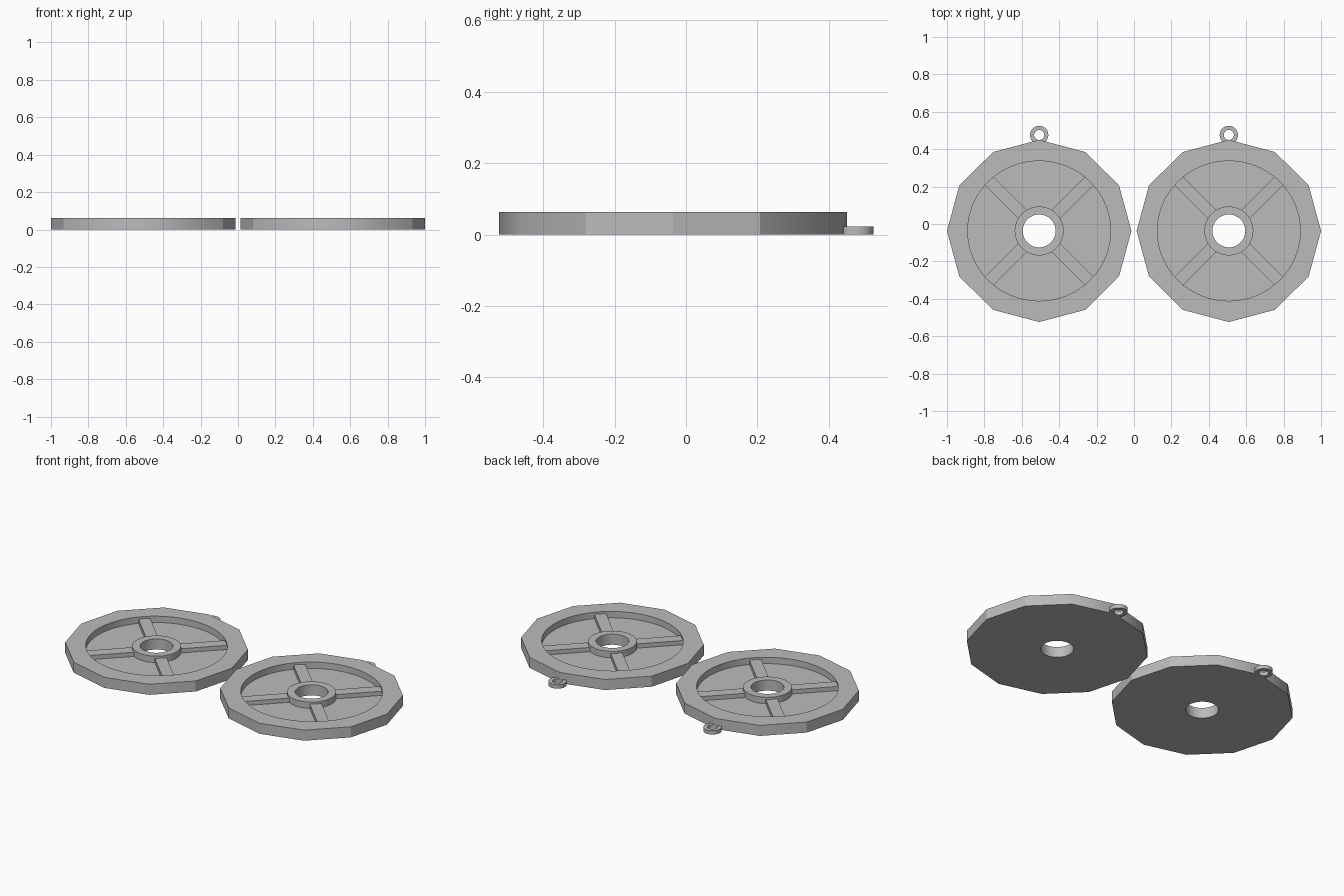
import bpy
import bmesh
from math import pi, cos, sin, radians
from mathutils import Matrix

if "Cube" in bpy.data.objects:
    bpy.data.objects.remove(bpy.data.objects["Cube"], do_unlink=True)

CENTRE_X, CENTRE_Y = 0.507, -0.037
HEIGHT, FLOOR, SPOKE_TOP = 0.0625, 0.025, 0.05
BORE, HUB = 0.088, 0.131

grey = bpy.data.materials.new("plain grey")
grey.use_nodes = True
grey.diffuse_color = (0.5, 0.5, 0.5, 1)
grey.node_tree.nodes["Principled BSDF"].inputs["Base Color"].default_value = (0.5, 0.5, 0.5, 1)


def finish(name, bm):
    """Turn a bmesh into a shaded grey object."""
    bmesh.ops.recalc_face_normals(bm, faces=bm.faces)
    mesh = bpy.data.meshes.new(name)
    bm.to_mesh(mesh)
    bm.free()
    mesh.materials.append(grey)
    obj = bpy.data.objects.new(name, mesh)
    bpy.context.collection.objects.link(obj)
    return obj


def cylinder(name, rx, ry, z0, z1, sides):
    """Upright elliptical prism with a corner on +x."""
    bm = bmesh.new()
    ring = [bm.verts.new((rx * cos(2 * pi * i / sides), ry * sin(2 * pi * i / sides), z0))
            for i in range(sides)]
    base = bm.faces.new(ring)
    top = bmesh.ops.extrude_face_region(bm, geom=[base], use_keep_orig=True)
    bmesh.ops.translate(bm, vec=(0, 0, z1 - z0),
                        verts=[v for v in top["geom"] if isinstance(v, bmesh.types.BMVert)])
    return finish(name, bm)


def tube(name, outer, inner, z0, z1, sides):
    """Ring with a square cross-section."""
    bm = bmesh.new()
    section = [(outer, z0), (outer, z1), (inner, z1), (inner, z0)]
    loops = [[bm.verts.new((r * cos(2 * pi * i / sides), r * sin(2 * pi * i / sides), z))
              for r, z in section] for i in range(sides)]
    for i in range(sides):
        a, b = loops[i], loops[(i + 1) % sides]
        for k in range(4):
            bm.faces.new((a[k], b[k], b[(k + 1) % 4], a[(k + 1) % 4]))
    return finish(name, bm)


def cut(target, cutter):
    """Subtract the cutter and discard it."""
    mod = target.modifiers.new("cut", 'BOOLEAN')
    mod.operation = 'DIFFERENCE'
    mod.solver = 'EXACT'
    mod.object = cutter
    bpy.context.view_layer.objects.active = target
    bpy.ops.object.modifier_apply(modifier=mod.name)
    bpy.data.objects.remove(cutter, do_unlink=True)


# Twelve-sided dish with a round recess and a through bore
dish = cylinder("dish", 0.493, 0.487, 0, HEIGHT, 12)
cut(dish, cylinder("recess_cutter", 0.382, 0.374, FLOOR, HEIGHT + 0.1, 64))
cut(dish, cylinder("bore_cutter", BORE, BORE, -0.1, HEIGHT + 0.1, 48))

# Raised collar around the bore
hub = tube("hub", HUB, BORE, FLOOR, HEIGHT, 48)

# Four diagonal spokes, a little lower than the rim
bm = bmesh.new()
start, end = 0.115, 0.385
for k in range(4):
    place = (Matrix.Rotation(radians(45 + 90 * k), 4, 'Z')
             @ Matrix.Translation(((start + end) / 2, 0, (FLOOR + SPOKE_TOP) / 2))
             @ Matrix.Diagonal((end - start, 0.064, SPOKE_TOP - FLOOR, 1)))
    bmesh.ops.create_cube(bm, size=1, matrix=place)
spokes = finish("spokes", bm)

# Small hanging loop at the back corner
loop = tube("hanging_loop", 0.049, 0.027, 0, 0.023, 32)
loop.data.transform(Matrix.Translation((0, 0.476 - CENTRE_Y, 0)))

# Shade, then place one set on each side
for part in (dish, hub, spokes, loop):
    part.data.shade_smooth()
    part.data.set_sharp_from_angle(angle=radians(30))
    base_name = part.name
    twin = part.copy()
    bpy.context.collection.objects.link(twin)
    part.name, twin.name = "left_" + base_name, "right_" + base_name
    part.location = (CENTRE_X, CENTRE_Y, 0)
    twin.location = (-CENTRE_X, CENTRE_Y, 0)
